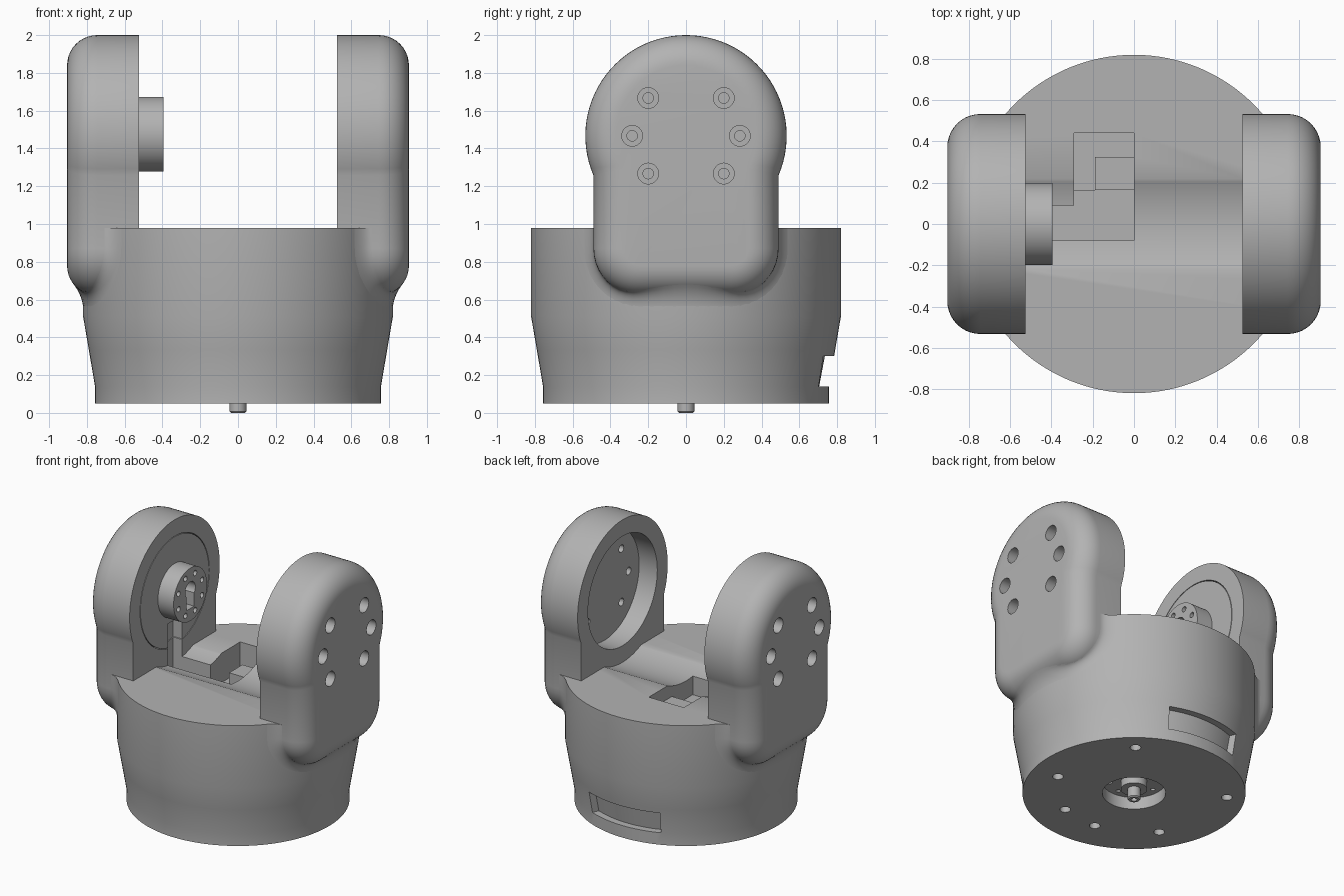
import bpy, bmesh
from math import sin, cos, pi, sqrt, asin, radians

if "Cube" in bpy.data.objects:
    bpy.data.objects.remove(bpy.data.objects["Cube"])

COLOR = (0.45, 0.45, 0.45, 1)
grey = bpy.data.materials.new("machined grey")
grey.use_nodes = True
grey.diffuse_color = COLOR
grey.node_tree.nodes["Principled BSDF"].inputs["Base Color"].default_value = COLOR

PIVOT = 1.467      # height of the joint axis
INNER, OUTER = 0.525, 0.905
ROUND = 0.16       # rounding of the outer arm edge
BODY_R = 0.82


def loft(name, rings):
    """Closed solid skinned through equal-length rings of points."""
    bm = bmesh.new()
    rows = [[bm.verts.new(p) for p in ring] for ring in rings]
    n = len(rows[0])
    for a, b in zip(rows, rows[1:]):
        for i in range(n):
            j = (i + 1) % n
            bm.faces.new((a[i], a[j], b[j], b[i]))
    bm.faces.new(rows[0])
    bm.faces.new(rows[-1])
    bmesh.ops.recalc_face_normals(bm, faces=bm.faces)
    mesh = bpy.data.meshes.new(name)
    bm.to_mesh(mesh)
    bm.free()
    mesh.materials.append(grey)
    obj = bpy.data.objects.new(name, mesh)
    bpy.context.collection.objects.link(obj)
    return obj


def lathe(name, profile, x=0, y=0, n=32):
    """Upright turned part from (radius, z) pairs."""
    return loft(name, [[(x + r * cos(2 * pi * i / n), y + r * sin(2 * pi * i / n), z)
                        for i in range(n)] for r, z in profile])


def rod(name, r, x0, x1, y=0, z=PIVOT, n=32):
    """Cylinder along x."""
    return loft(name, [[(x, y + r * cos(2 * pi * i / n), z + r * sin(2 * pi * i / n))
                        for i in range(n)] for x in (x0, x1)])


def box(name, x0, x1, y0, y1, z0, z1):
    return loft(name, [[(x0, y0, z), (x1, y0, z), (x1, y1, z), (x0, y1, z)]
                       for z in (z0, z1)])


def cut(target, cutters):
    for c in cutters:
        c.hide_render = True
        bpy.context.view_layer.objects.active = target
        m = target.modifiers.new("cut", "BOOLEAN")
        m.operation, m.solver, m.object = "DIFFERENCE", "EXACT", c
        bpy.ops.object.modifier_apply(modifier=m.name)
        bpy.data.objects.remove(c)


def lower_path(o):
    """Rounded lower arm edge, inset by o, as (y, z) points from -y to +y."""
    w, bottom, r = 0.49 - o, 0.62 + o, 0.25 - o
    pts = []
    for side in (-1, 1):
        for i in range(11):
            a = pi / 2 * (i if side < 0 else 10 - i) / 10
            pts.append((side * (w - r + r * cos(a)), bottom + r - r * sin(a)))
        if side < 0:
            pts += [((w - r) * (k / 4 - 1), bottom) for k in range(1, 8)]
    return pts


def outline(o):
    """Full arm outline: round head over a narrower rounded shank."""
    r, w = 0.533 - o, 0.49 - o
    a0 = -asin(sqrt(r * r - w * w) / r)
    head = [a0 + (pi - 2 * a0) * i / 56 for i in range(57)]
    return [(r * cos(a), PIVOT + r * sin(a)) for a in head] + lower_path(o)


def edge_inset(x):
    d = max(0, x - OUTER + ROUND)
    return ROUND - sqrt(max(0, ROUND ** 2 - d * d))


def body_x(y):
    return sqrt(BODY_R ** 2 - y * y)


# Turned base body
body = lathe("base_body", [(0.757, 0.05), (0.757, 0.14), (0.79, 0.335),
                           (BODY_R, 0.51), (BODY_R, 0.98)], n=128)

# Trough below the joint, cable pocket and channel
cutters = [rod("trough", 0.534, -INNER, INNER, n=128),
           box("deep_pocket", -0.29, -0.19, 0.165, 0.44, 0.76, 1.2),
           box("rear_pocket", -0.2, 0, 0.325, 0.44, 0.76, 1.2),
           box("ledge_pocket", -0.2, 0, 0.16, 0.33, 0.88, 1.2),
           box("front_pocket", -0.291, 0, -0.08, 0.166, 0.8, 1.2),
           box("channel", -0.6, -0.28, -0.08, 0.09, 0.8, 1.2)]

# Rear connector slot following the wall
section = [(0.705, 0.14), (0.735, 0.30), (0.95, 0.30), (0.95, 0.14)]
angles = [radians(90 - 22 + 44 * i / 16) for i in range(17)]
cutters.append(loft("rear_slot", [[(r * cos(a), r * sin(a), z) for r, z in section]
                                  for a in angles]))

# Underside recess and mounting holes
cutters.append(lathe("hub_recess", [(0.215, 0), (0.215, 0.14)], n=48))
for x, y in [(0.39, 0.48), (0.54, -0.16), (0.215, -0.47),
             (-0.08, -0.51), (-0.47, -0.295), (-0.52, 0.36)]:
    cutters.append(lathe("mount_hole", [(0.037, 0), (0.037, 0.15)], x, y, 20))
for k in range(8):
    a = 2 * pi * k / 8
    cutters.append(lathe("hub_screw_hole", [(0.016, 0.1), (0.016, 0.2)],
                         0.165 * cos(a), 0.165 * sin(a), 12))
cut(body, cutters)

# Output hub and locating pin under the base
hub = lathe("output_hub", [(0.09, 0.16), (0.09, 0.08)])
pin = lathe("locating_pin", [(0.045, 0.15), (0.045, 0.008), (0.037, 0.0)])
cut(pin, [lathe("pin_bore", [(0.02, -0.05), (0.02, 0.06)], n=20)])
parts = [body, hub, pin]

# Fork arms with bearing seats, screw holes and blends into the base
xs = [INNER, OUTER - ROUND] + [OUTER - ROUND + ROUND * sin(pi / 2 * i / 10)
                               for i in range(1, 11)]
for side, label in ((1, "left"), (-1, "right")):
    arm = loft(label + "_arm", [[(side * x, y, z) for y, z in outline(edge_inset(x))]
                                for x in xs])
    holes = [rod("bearing_seat", 0.41, side * 0.4, side * 0.675, n=72)]
    for y, dz in ((0.2, 0.2), (0.285, 0), (0.2, -0.2)):
        for s in (1, -1):
            holes.append(rod("counterbore", 0.055, side * 0.78, side, s * y, PIVOT + dz, 24))
            holes.append(rod("screw_hole", 0.028, side * 0.6, side * 0.8, s * y, PIVOT + dz, 16))
    if side < 0:
        holes.append(box("arm_channel", -0.6, -0.4, -0.08, 0.09, 0.8, 1.25))
    cut(arm, holes)

    rings = []
    flare, base = lower_path(-0.08), lower_path(0)
    for i, (y, z) in enumerate(base):
        x_top = body_x(y) + 0.05
        o = edge_inset(x_top)
        top = lower_path(o)[i]
        x_low = body_x(flare[i][0]) - 0.003
        ring = []
        for k in range(9):
            t = k / 8
            mix = [(1 - t) ** 2, 2 * t * (1 - t), t * t]
            ring.append((side * (mix[0] * x_top + mix[1] * (body_x(y) + 0.003) + mix[2] * x_low),
                         mix[0] * top[0] + mix[1] * y + mix[2] * flare[i][0],
                         mix[0] * top[1] + mix[1] * z + mix[2] * flare[i][1]))
        inside = lower_path(0.06)[i]
        ring.append((side * (body_x(y) - 0.06), *inside))
        rings.append(ring)
    # Continue the blend up the flanks to the top of the base
    lift = [[(x, y, 0.98) for x, y, z in r] for r in (rings[0], rings[-1])]
    blend = loft(label + "_arm_blend", [lift[0]] + rings + [lift[1]])
    parts += [arm, blend]

# Bearing plate and drive boss on the right arm
plate = rod("bearing_plate", 0.405, -0.68, -INNER, n=72)
cut(plate, [box("plate_channel", -0.6, -0.4, -0.08, 0.09, 0.8, 1.25)])
boss = rod("drive_boss", 0.198, -0.6, -0.395, z=1.475, n=64)
holes = [box("cable_opening", -0.56, -0.3, -0.045, 0.045, 1.37, 1.52),
         rod("cable_bore", 0.06, -0.56, -0.3, z=1.51)]
for k in range(8):
    a = 2 * pi * (k + 0.5) / 8
    holes.append(rod("boss_screw_hole", 0.02, -0.5, -0.3,
                     0.15 * cos(a), 1.475 + 0.15 * sin(a), 14))
cut(boss, holes)
parts += [plate, boss]

bpy.ops.object.select_all(action="DESELECT")
for p in parts:
    p.select_set(True)
bpy.context.view_layer.objects.active = body
bpy.ops.object.shade_smooth_by_angle(angle=radians(30))
